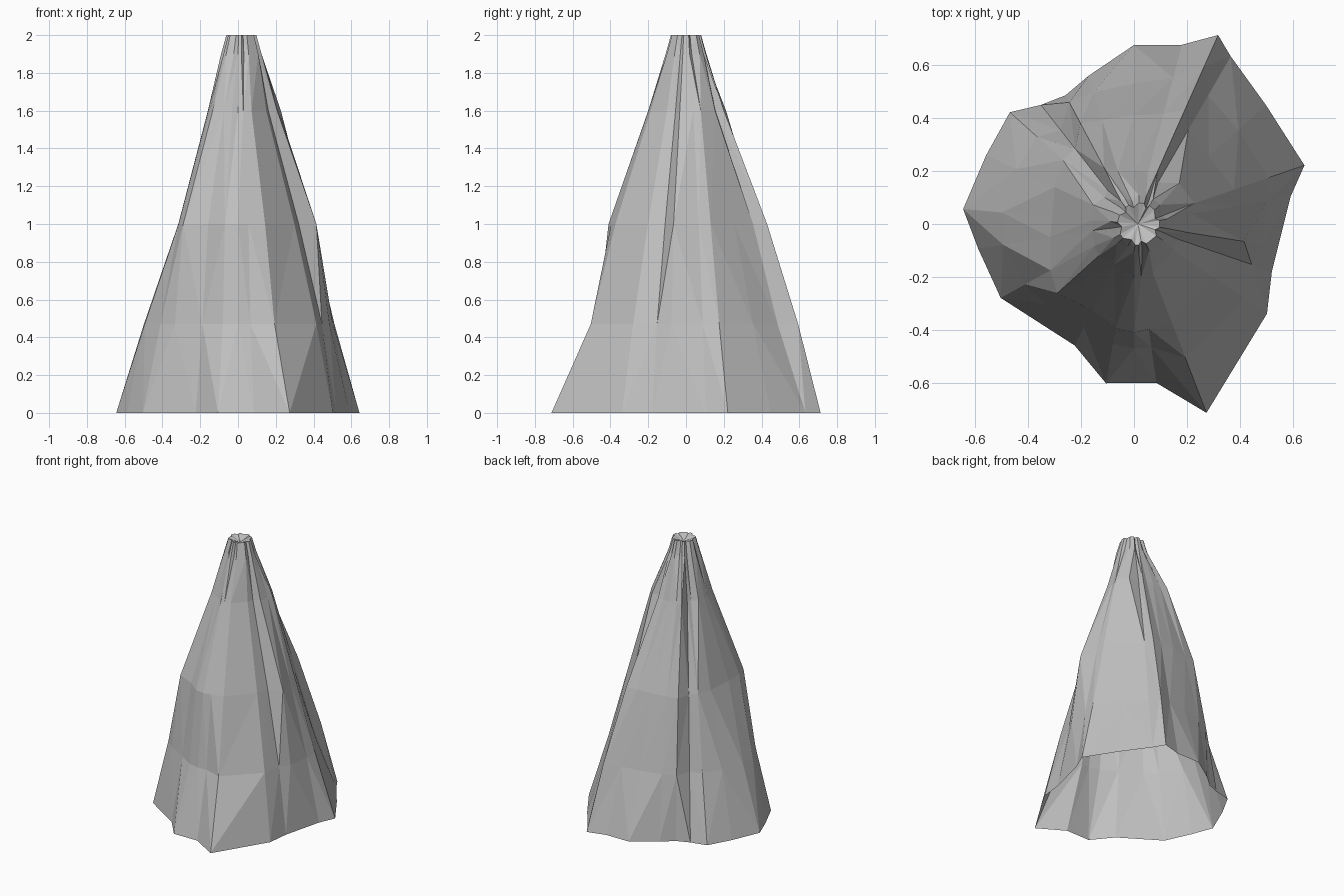
import bpy
import bmesh
from math import cos, sin, radians
from mathutils import Vector

default = bpy.data.objects.get("Cube")
if default:
    bpy.data.objects.remove(default, do_unlink=True)

# One grey stone colour
stone = bpy.data.materials.new("grey_stone")
stone.use_nodes = True
stone.diffuse_color = (0.53, 0.53, 0.53, 1)
stone.node_tree.nodes["Principled BSDF"].inputs["Base Color"].default_value = stone.diffuse_color

# Ridges and gullies around the rock: compass angle, then radius at each height
HEIGHTS = (0, .47, 1, 1.6)
RIDGES = (
    (-34, .605, .50, .36, .18),
    (-19, .55, .47, .34, .17),
    (-9, .55, .49, .42, .21),
    (10, .60, .51, .39, .22),
    (19, .68, .54, .40, .24),
    (42, .67, .53, .38, .23),
    (60, .73, .56, .41, .18),
    (66, .78, .65, .47, .22),
    (75, .70, .57, .43, .20),
    (90, .675, .53, .41, .20),
    (107, .585, .52, .41, .21),
    (118, .55, .52, .43, .24),
    (128, .57, .45, .36, .16),
    (138, .63, .49, .36, .15),
    (155, .615, .49, .33, .17),
    (175, .647, .50, .31, .16),
    (189, .595, .50, .32, .16),
    (209, .575, .47, .36, .17),
    (222, .525, .45, .39, .18),
    (244, .51, .43, .36, .17),
    (260, .61, .46, .40, .18),
    (270, .60, .47, .41, .20),
    (278, .605, .47, .40, .20),
    (291, .763, .54, .40, .20),
)


def polar(angle, radius, height, shift=0):
    a = radians(angle)
    return Vector((radius * cos(a) + shift, radius * sin(a), height))


def ridge_points(index, row):
    angle, *radii = row
    points = [polar(angle, r, z) for r, z in zip(radii, HEIGHTS)]
    # Jagged neck and lip close to the summit
    notch = .015 if index % 3 == 1 else 0
    points.append(polar(angle, .108 - notch, 1.9, .018))
    points.append(polar(angle, .08 - notch, 2, .018))
    return points


bm = bmesh.new()
columns = [[bm.verts.new(p) for p in ridge_points(i, row)]
           for i, row in enumerate(RIDGES)]

# Faceted walls, each quad split along its outward-bulging diagonal
for left, right in zip(columns, columns[1:] + columns[:1]):
    for k in range(len(left) - 1):
        a, b, c, d = left[k], right[k], right[k + 1], left[k + 1]
        first, second = (a.co + c.co) / 2, (b.co + d.co) / 2
        if first.xy.length > second.xy.length:
            triangles = ((a, b, c), (a, c, d))
        else:
            triangles = ((a, b, d), (b, c, d))
        for tri in triangles:
            bm.faces.new(tri)

# Shallow dished summit; the base stays open
summit = bm.verts.new((.015, 0, 1.97))
for left, right in zip(columns, columns[1:] + columns[:1]):
    bm.faces.new((left[-1], right[-1], summit))

mesh = bpy.data.meshes.new("rock_spire")
bm.to_mesh(mesh)
bm.free()
mesh.materials.append(stone)
spire = bpy.data.objects.new("rock_spire", mesh)
bpy.context.collection.objects.link(spire)
